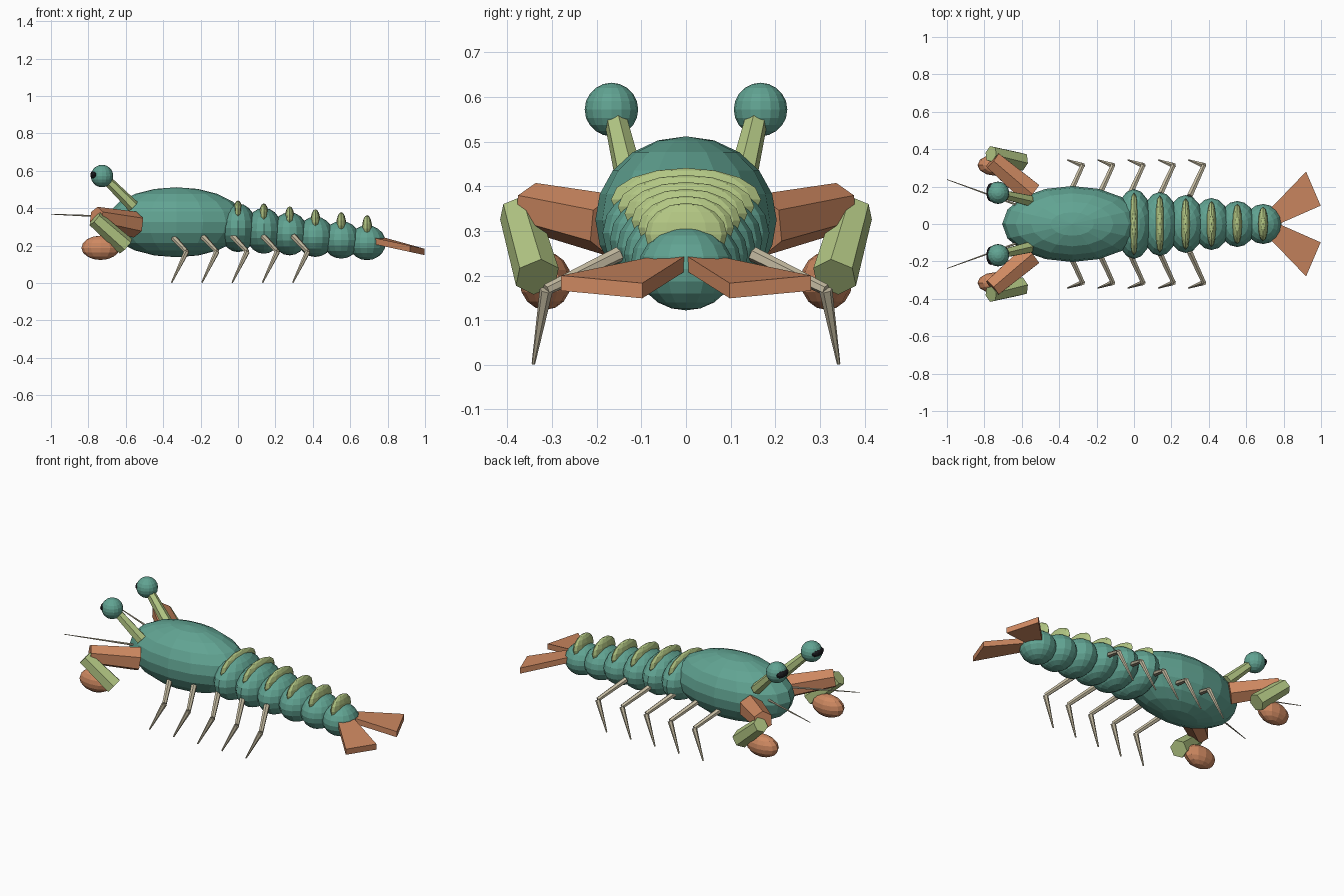
import bpy
import bmesh
from mathutils import Vector

if "Cube" in bpy.data.objects:
    bpy.data.objects.remove(bpy.data.objects["Cube"], do_unlink=True)


def material(name, rgb):
    m = bpy.data.materials.new(name)
    m.use_nodes = True
    m.diffuse_color = (*rgb, 1)
    m.node_tree.nodes["Principled BSDF"].inputs["Base Color"].default_value = (*rgb, 1)
    return m


TEAL = material("teal shell", (0.12, 0.37, 0.29))
LIME = material("pale green", (0.45, 0.57, 0.23))
ORANGE = material("orange", (0.62, 0.25, 0.12))
TAN = material("tan leg", (0.56, 0.50, 0.36))
BLACK = material("black pupil", (0.01, 0.01, 0.012))


def finish(name, bm, mat):
    bmesh.ops.recalc_face_normals(bm, faces=bm.faces[:])
    mesh = bpy.data.meshes.new(name)
    bm.to_mesh(mesh)
    bm.free()
    mesh.materials.append(mat)
    obj = bpy.data.objects.new(name, mesh)
    bpy.context.collection.objects.link(obj)
    return obj


def ellipsoid(name, center, radii, mat, segments=16, rings=10):
    bm = bmesh.new()
    bmesh.ops.create_uvsphere(bm, u_segments=segments, v_segments=rings, radius=1)
    bmesh.ops.scale(bm, vec=radii, verts=bm.verts)
    bmesh.ops.translate(bm, vec=center, verts=bm.verts)
    return finish(name, bm, mat)


def rod(name, start, end, r1, r2, mat, sides=6):
    """Tapered prism running between two points."""
    a, b = Vector(start), Vector(end)
    bm = bmesh.new()
    bmesh.ops.create_cone(bm, cap_ends=True, segments=sides, radius1=r1,
                          radius2=r2, depth=(b - a).length)
    rot = (b - a).to_track_quat("Z", "Y").to_matrix()
    bmesh.ops.rotate(bm, matrix=rot, verts=bm.verts)
    bmesh.ops.translate(bm, vec=(a + b) / 2, verts=bm.verts)
    return finish(name, bm, mat)


def plate(name, outline, thickness, mat):
    """Slab made from an outline of top points."""
    bm = bmesh.new()
    top = [bm.verts.new(p) for p in outline]
    low = [bm.verts.new((x, y, z - thickness)) for x, y, z in outline]
    bm.faces.new(top)
    bm.faces.new(low[::-1])
    for i in range(len(top)):
        j = (i + 1) % len(top)
        bm.faces.new((top[i], low[i], low[j], top[j]))
    return finish(name, bm, mat)


# Carapace
ellipsoid("carapace", (-0.33, 0, 0.325), (0.375, 0.203, 0.187), TEAL)

# Abdomen segments, each with a pale ridge
for i in range(6):
    t = i / 5
    x = 0.138 * i
    ellipsoid(f"abdomen_segment_{i + 1}", (x, 0, 0.295 - 0.08 * t),
              (0.1, 0.187 - 0.08 * t, 0.13 - 0.037 * t), TEAL)
    ellipsoid(f"abdomen_ridge_{i + 1}", (x, 0, 0.37 - 0.078 * t),
              (0.027, 0.168 - 0.076 * t, 0.071), LIME, 12, 8)

# Paired parts
for side, s in (("left", 1), ("right", -1)):
    def at(x, y, z):
        return (x, s * y, z)

    # Eye, pupil and stalk
    rod(f"{side}_eye_stalk", at(-0.56, 0.125, 0.41), at(-0.70, 0.158, 0.55),
        0.033, 0.026, LIME)
    ellipsoid(f"{side}_eye", at(-0.727, 0.167, 0.572), (0.06, 0.06, 0.06), TEAL)
    ellipsoid(f"{side}_pupil", at(-0.765, 0.169, 0.577), (0.025, 0.05, 0.026),
              BLACK, 12, 8)

    # Antenna
    rod(f"{side}_antenna", at(-0.62, 0.1, 0.352), at(-1.0, 0.238, 0.368),
        0.007, 0.002, TAN)

    # Raptorial arm: upper arm, folded forearm and club
    rod(f"{side}_upper_arm", at(-0.55, 0.165, 0.312), at(-0.757, 0.342, 0.352),
        0.07, 0.056, ORANGE)
    rod(f"{side}_forearm", at(-0.765, 0.375, 0.343), at(-0.60, 0.333, 0.197),
        0.045, 0.052, LIME)
    ellipsoid(f"{side}_club", at(-0.735, 0.315, 0.188), (0.102, 0.058, 0.065),
              ORANGE, 12, 8)

    # Walking legs
    for i in range(5):
        x = -0.355 + 0.162 * i
        knee = at(x + 0.08, 0.313, 0.168)
        rod(f"{side}_upper_leg_{i + 1}", at(x + 0.005, 0.15, 0.248), knee,
            0.017, 0.013, TAN)
        rod(f"{side}_lower_leg_{i + 1}", knee, at(x, 0.342, 0.002),
            0.015, 0.004, TAN)

    # Tail fan
    plate(f"{side}_tail_fan",
          [at(0.735, 0.088, 0.24), at(0.92, 0.28, 0.2),
           at(0.998, 0.098, 0.183), at(0.775, 0, 0.245)], 0.034, ORANGE)
